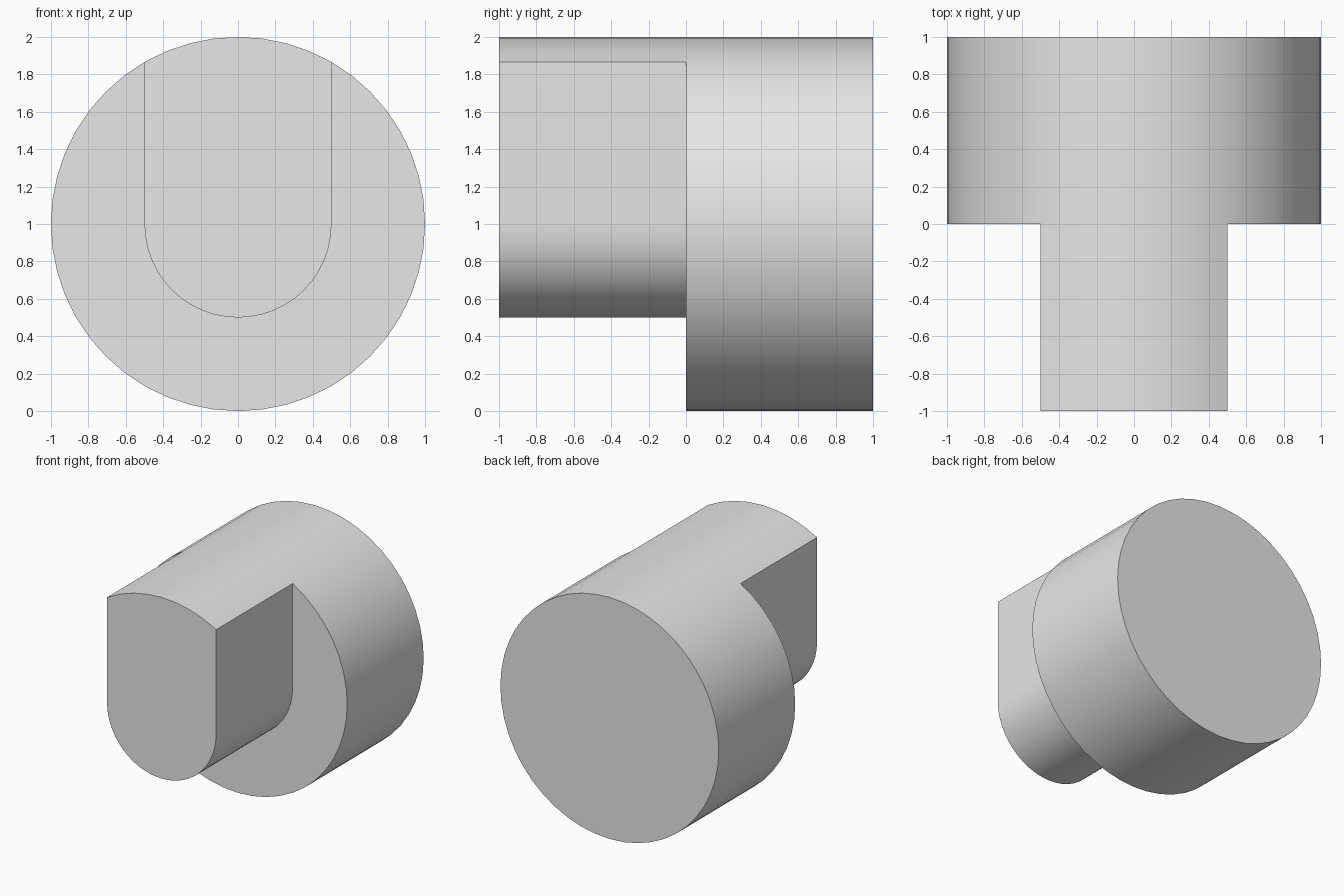
import bpy
import bmesh
from math import sin, cos, radians

cube = bpy.data.objects.get("Cube")
if cube:
    bpy.data.objects.remove(cube, do_unlink=True)

grey = bpy.data.materials.new("plain grey")
grey.use_nodes = True
grey.diffuse_color = (0.8, 0.8, 0.8, 1)
grey.node_tree.nodes["Principled BSDF"].inputs["Base Color"].default_value = (0.8, 0.8, 0.8, 1)

AXIS_Z = 1.0
STEP = 7.5


def arc(radius, start, end):
    """Points (x, z) on an arc about the shared axis, angles in degrees."""
    n = round((end - start) / STEP)
    angles = [radians(start + (end - start) * i / n) for i in range(n + 1)]
    return [(radius * cos(a), AXIS_Z + radius * sin(a)) for a in angles]


def extrude_profile(name, profile, y_front, y_back):
    """Solid made by sweeping an x-z profile along y."""
    bm = bmesh.new()
    face = bm.faces.new([bm.verts.new((x, y_front, z)) for x, z in profile])
    swept = bmesh.ops.extrude_face_region(bm, geom=[face], use_keep_orig=True)
    moved = [v for v in swept["geom"] if isinstance(v, bmesh.types.BMVert)]
    bmesh.ops.translate(bm, verts=moved, vec=(0, y_back - y_front, 0))
    bmesh.ops.recalc_face_normals(bm, faces=bm.faces)
    mesh = bpy.data.meshes.new(name)
    bm.to_mesh(mesh)
    bm.free()
    mesh.materials.append(grey)
    obj = bpy.data.objects.new(name, mesh)
    bpy.context.collection.objects.link(obj)
    bpy.ops.object.select_all(action="DESELECT")
    obj.select_set(True)
    bpy.context.view_layer.objects.active = obj
    bpy.ops.object.shade_smooth_by_angle(angle=radians(30))
    return obj


# Round drum at the back
extrude_profile("drum", arc(1.0, 0, 360)[:-1], 0, 1)

# Tongue at the front: crown flush with the drum, straight sides, half-round base
extrude_profile("tongue", arc(1.0, 60, 120) + arc(0.5, 180, 360), -1, 0)
